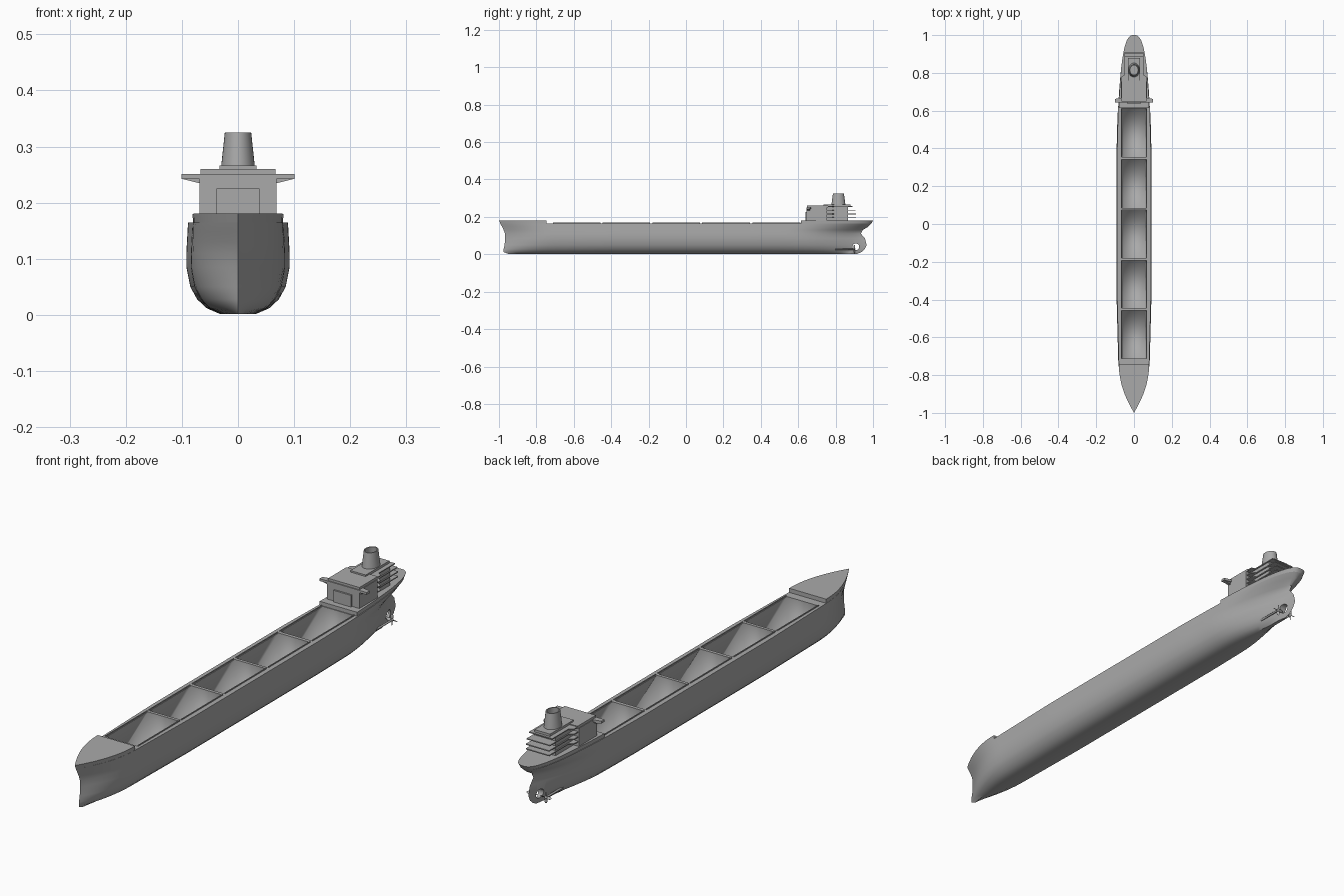
import bpy, bmesh, math
from mathutils import Matrix, Vector

if "Cube" in bpy.data.objects:
    bpy.data.objects.remove(bpy.data.objects["Cube"])

grey = bpy.data.materials.new("ship_grey")
grey.use_nodes = True
grey.diffuse_color = (0.4, 0.4, 0.4, 1)
grey.node_tree.nodes["Principled BSDF"].inputs["Base Color"].default_value = (0.4, 0.4, 0.4, 1)


def smooth(obj, angle=35):
    bpy.ops.object.select_all(action='DESELECT')
    obj.select_set(True)
    bpy.context.view_layer.objects.active = obj
    bpy.ops.object.shade_smooth_by_angle(angle=math.radians(angle))


def finish(bm, name):
    bmesh.ops.remove_doubles(bm, verts=bm.verts, dist=1e-5)
    bmesh.ops.recalc_face_normals(bm, faces=bm.faces)
    mesh = bpy.data.meshes.new(name)
    bm.to_mesh(mesh)
    bm.free()
    mesh.materials.append(grey)
    obj = bpy.data.objects.new(name, mesh)
    bpy.context.collection.objects.link(obj)
    smooth(obj)
    return obj


def clamp(v):
    return min(1, max(0, v))


def half_width(y, w, bow, stern, bow_pow, run, run_pow):
    """Half breadth of one waterline at position y."""
    taper = 1 - 0.1 * clamp((abs(y) - 0.4) / 0.35)
    s = clamp((y - bow) / 0.25)
    e = clamp((stern - y) / run)
    entry = (1 - (1 - s) ** 2) ** bow_pow
    aft = (1 - (1 - e) ** 2) ** run_pow
    return max(w * taper * entry * aft, 0.007 * min(s, e * 8, 1))


def loft(name, levels, lo=-1, hi=1, n=70):
    """Closed hull from waterlines listed top to bottom."""
    bm = bmesh.new()
    rings = []
    for i in range(n + 1):
        t = 0.5 - 0.5 * math.cos(math.pi * i / n)
        side = []
        for z, w, bow, stern, bp, run, rp in levels:
            a, b = max(bow, lo), min(stern, hi)
            y = a + (b - a) * t
            side.append((half_width(y, w, bow, stern, bp, run, rp), y, z))
        pts = side + [(-x, y, z) for x, y, z in reversed(side)]
        rings.append([bm.verts.new(p) for p in pts])
    m = len(rings[0])
    for a, b in zip(rings, rings[1:]):
        for j in range(m):
            bm.faces.new((a[j], a[(j + 1) % m], b[(j + 1) % m], b[j]))
    if lo > -1:
        bm.faces.new(rings[0])
    if hi < 1:
        bm.faces.new(rings[-1])
    return finish(bm, name)


def box(name, x, y0, y1, z0, z1, x_low=None):
    """Symmetric box of half width x, optionally narrower at the bottom."""
    bm = bmesh.new()
    bmesh.ops.create_cube(bm, size=1)
    for v in bm.verts:
        low = v.co.z < 0
        w = x_low if low and x_low else x
        v.co = (2 * v.co.x * w, y0 if v.co.y < 0 else y1, z0 if low else z1)
    return finish(bm, name)


def prism(name, outline, z0, z1):
    """Plan outline (one half, listed fore to aft) mirrored and extruded."""
    bm = bmesh.new()
    pts = outline + [(-x, y) for x, y in reversed(outline)]
    f = bm.faces.new([bm.verts.new((x, y, z0)) for x, y in pts])
    ext = bmesh.ops.extrude_face_region(bm, geom=[f])["geom"]
    for v in ext:
        if isinstance(v, bmesh.types.BMVert):
            v.co.z = z1
    return finish(bm, name)


def carve(target, cutter):
    """Subtract a cutter from the target, then discard the cutter."""
    cutter.hide_render = True
    cut = target.modifiers.new("cut", 'BOOLEAN')
    cut.operation = 'DIFFERENCE'
    cut.solver = 'EXACT'
    cut.object = cutter
    bpy.context.view_layer.objects.active = target
    bpy.ops.object.modifier_apply(modifier=cut.name)
    bpy.data.objects.remove(cutter)


# Hull: height, half width, bow, stern, bow power, run length, run power
hull = loft("hull", [
    (0.165, 0.089, -0.993, 0.992, 1.05, 0.4, 0.4),
    (0.148, 0.090, -0.984, 0.975, 1.05, 0.4, 0.55),
    (0.130, 0.091, -0.975, 0.945, 1.1, 0.4, 0.8),
    (0.110, 0.092, -0.968, 0.935, 1.1, 0.4, 1.1),
    (0.085, 0.092, -0.967, 0.957, 1.1, 0.4, 1.4),
    (0.050, 0.085, -0.970, 0.966, 1.0, 0.4, 1.5),
    (0.028, 0.073, -0.975, 0.955, 1.0, 0.38, 1.6),
    (0.012, 0.056, -0.975, 0.938, 1.1, 0.36, 1.7),
    (0.002, 0.033, -0.950, 0.915, 1.2, 0.36, 1.8)])

# Five open cargo holds, reaching nearly to the bottom
holds = [(-0.712, -0.458), (-0.446, -0.193), (-0.180, 0.074), (0.086, 0.342), (0.356, 0.612)]
for a, b in holds:
    carve(hull, box("hold_cutter", 0.068, a, b, 0.024, 0.2, 0.056))

# Round opening through the stern skeg
bm = bmesh.new()
bmesh.ops.create_cone(bm, cap_ends=True, segments=20, radius1=0.018, radius2=0.018, depth=0.1,
                      matrix=Matrix.Translation((0, 0.908, 0.04)) @ Matrix.Rotation(math.pi / 2, 4, 'Y'))
carve(hull, finish(bm, "skeg_cutter"))
smooth(hull)

# Soft corners inside the holds, crisp rims
for e in hull.data.edges:
    ends = [hull.data.vertices[i].co for i in e.vertices]
    inside = all(abs(p.x) < 0.0685 and abs(p.y) < 0.72 and p.z > 0.02 for p in ends)
    if inside and min(p.z for p in ends) < 0.16:
        e.use_edge_sharp = False

# Low coamings beside each hold
for a, b in holds:
    for s in (-1, 1):
        rail = box("hold_coaming", 0.0015, a, b, 0.164, 0.169)
        rail.location.x = s * 0.0695

# Raised forecastle and poop
loft("forecastle", [(0.181, 0.088, -1.0, 1.0, 1.05, 0.4, 0.4),
                    (0.165, 0.088, -0.993, 0.992, 1.05, 0.4, 0.4)], hi=-0.745, n=24)
loft("poop_deck", [(0.180, 0.086, -1.0, 1.0, 1, 0.4, 0.36),
                   (0.165, 0.086, -0.993, 0.992, 1, 0.4, 0.4)], lo=0.615, n=40)

# Deckhouse with wide bridge
box("deckhouse_front", 0.069, 0.645, 0.755, 0.178, 0.250)
box("deckhouse_panel", 0.038, 0.638, 0.647, 0.178, 0.225)
box("deckhouse_aft", 0.046, 0.75, 0.865, 0.178, 0.255)
prism("bridge_wing", [(0.101, 0.644), (0.101, 0.662), (0.07, 0.668)], 0.242, 0.251)
box("bridge_wing_bracket", 0.098, 0.648, 0.662, 0.235, 0.242, 0.07)
box("bridge_roof", 0.067, 0.648, 0.760, 0.250, 0.260)

# Stacked open deck plates aft of the deckhouse
for z, end in ((0.198, 0.91), (0.216, 0.91), (0.235, 0.905), (0.255, 0.89)):
    prism("aft_deck_plate", [(0.066, 0.75), (0.066, 0.78), (0.05, 0.79), (0.05, end)], z - 0.002, z + 0.002)
box("funnel_base", 0.033, 0.735, 0.88, 0.255, 0.266)

# Hollow tapered funnel
bm = bmesh.new()
rings = []
for r, z in ((0.030, 0.265), (0.0235, 0.325), (0.020, 0.325), (0.022, 0.285)):
    ring = []
    for i in range(32):
        a = math.tau * i / 32
        ring.append(bm.verts.new((r * math.cos(a), 0.815 + 1.25 * r * math.sin(a), z)))
    rings.append(ring)
for a, b in zip(rings, rings[1:]):
    for i in range(32):
        k = (i + 1) % 32
        bm.faces.new((a[i], a[k], b[k], b[i]))
bm.faces.new(rings[0])
bm.faces.new(rings[-1])
finish(bm, "funnel")

# Twin propeller shafts and four-bladed propellers
for s, side in ((1, "left"), (-1, "right")):
    centre = Vector((s * 0.03, 0.9, 0.028))
    bm = bmesh.new()
    bmesh.ops.create_cone(bm, cap_ends=True, segments=12, radius1=0.004, radius2=0.004, depth=0.2,
                          matrix=Matrix.Translation(centre - Vector((0, 0.1, 0))) @ Matrix.Rotation(math.pi / 2, 4, 'X'))
    finish(bm, side + "_shaft")
    bm = bmesh.new()
    bmesh.ops.create_uvsphere(bm, u_segments=12, v_segments=8, radius=0.006,
                              matrix=Matrix.Translation(centre))
    for k in range(4):
        place = (Matrix.Translation(centre) @ Matrix.Rotation(k * math.pi / 2, 4, 'Y')
                 @ Matrix.Translation((0, 0, 0.012)) @ Matrix.Rotation(s * 0.8, 4, 'Z')
                 @ Matrix.Diagonal((0.006, 0.0012, 0.011, 1)))
        bmesh.ops.create_uvsphere(bm, u_segments=10, v_segments=6, radius=1, matrix=place)
    finish(bm, side + "_propeller")
